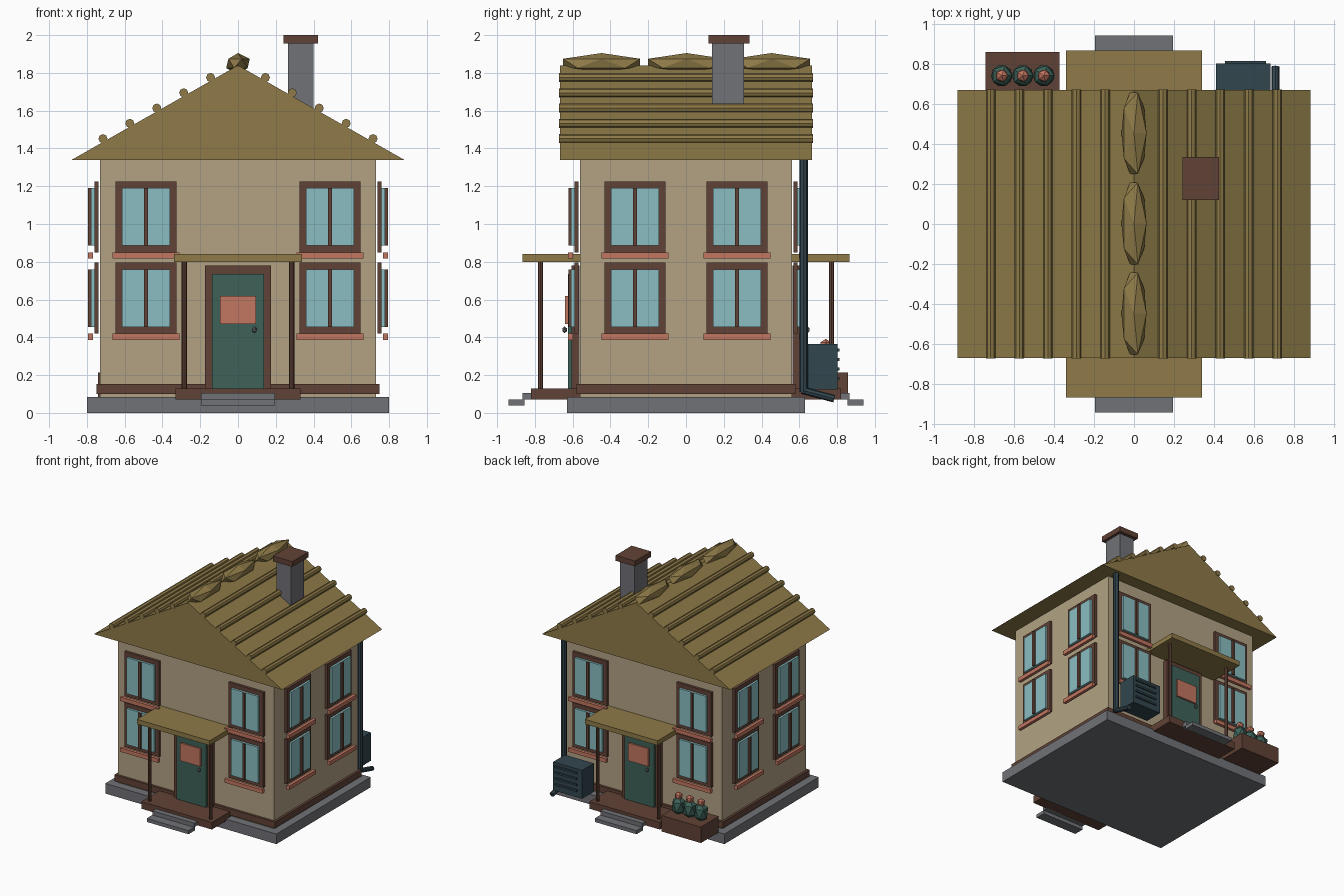
import bpy, bmesh, math
from mathutils import Matrix, Vector

if "Cube" in bpy.data.objects:
    bpy.data.objects.remove(bpy.data.objects["Cube"])


def material(name, rgb):
    m = bpy.data.materials.new(name)
    lin = [(c / 255 / 12.92) if c < 11 else ((c / 255 + 0.055) / 1.055) ** 2.4 for c in rgb]
    m.diffuse_color = (*lin, 1)
    m.use_nodes = True
    m.node_tree.nodes["Principled BSDF"].inputs["Base Color"].default_value = m.diffuse_color
    return m


WALL = material("beige_wall", (178, 162, 132))
ROOF = material("olive_roof", (142, 122, 72))
BROWN = material("dark_brown", (97, 66, 54))
GREY = material("stone_grey", (113, 114, 119))
GLASS = material("pale_blue_glass", (138, 190, 194))
GREEN = material("deep_green", (61, 98, 88))
CLAY = material("terracotta", (194, 118, 97))
METAL = material("dark_slate", (50, 70, 78))


def finish(name, bm, mat, turn=0):
    bmesh.ops.recalc_face_normals(bm, faces=bm.faces)
    me = bpy.data.meshes.new(name)
    bm.to_mesh(me)
    bm.free()
    me.materials.append(mat)
    ob = bpy.data.objects.new(name, me)
    ob.rotation_euler.z = math.radians(turn)
    bpy.context.collection.objects.link(ob)
    return ob


def box(name, x, y, z, mat, turn=0):
    """Box from (min, max) pairs, turned about the model's centre axis."""
    bm = bmesh.new()
    size = [x[1] - x[0], y[1] - y[0], z[1] - z[0]]
    mid = Vector([(a + b) / 2 for a, b in (x, y, z)])
    bmesh.ops.create_cube(bm, size=1, matrix=Matrix.Translation(mid) @ Matrix.Diagonal((*size, 1)))
    return finish(name, bm, mat, turn)


def rod(name, a, b, r, mat, turn=0, sides=8):
    a, b = Vector(a), Vector(b)
    rot = (b - a).to_track_quat('Z', 'Y').to_matrix().to_4x4()
    bm = bmesh.new()
    bmesh.ops.create_cone(bm, cap_ends=True, segments=sides, radius1=r, radius2=r,
                          depth=(b - a).length, matrix=Matrix.Translation((a + b) / 2) @ rot)
    return finish(name, bm, mat, turn)


def ball(name, mid, radii, mat, turn=0):
    bm = bmesh.new()
    bmesh.ops.create_icosphere(bm, subdivisions=1, radius=1,
                               matrix=Matrix.Translation(mid) @ Matrix.Diagonal((*radii, 1)))
    return finish(name, bm, mat, turn)


# Body
box("foundation", (-.8, .8), (-.63, .63), (0, .085), GREY)
box("walls", (-.73, .73), (-.56, .56), (.08, 1.35), WALL)
box("skirting", (-.75, .75), (-.58, .58), (.1, .153), BROWN)

# Gable roof
bm = bmesh.new()
tri = [bm.verts.new((x, -.668, z)) for x, z in ((-.88, 1.34), (.88, 1.34), (0, 1.84))]
face = bm.faces.new(tri)
ext = bmesh.ops.extrude_face_region(bm, geom=[face])
bmesh.ops.translate(bm, vec=(0, 1.336, 0), verts=[g for g in ext["geom"] if isinstance(g, bmesh.types.BMVert)])
finish("roof", bm, ROOF)

# Roof battens and ridge stones
for i in range(5):
    x = .145 + .1425 * i
    z = 1.84 - .5 * x / .88 + .018
    for s in (-1, 1):
        rod("roof_batten", (s * x, -.672, z), (s * x, .672, z), .024, ROOF)
for y in (-.447, .003, .453):
    ball("ridge_cap", (0, y, 1.85), (.07, .24, .055), ROOF)

# Chimney
box("chimney", (.265, .4), (.137, .307), (1.5, 1.97), GREY)
box("chimney_cap", (.242, .424), (.12, .335), (1.955, 2), BROWN)


def window(u, z, wall, turn):
    """Window centred on u with its bottom at z; outward is local -y."""
    def part(name, hw, d0, d1, z0, z1, mat):
        box(name, (u - hw, u + hw), (-wall - d1, -wall - d0), (z + z0, z + z1), mat, turn)
    part("window_frame", .162, .008, .03, 0, .375, BROWN)
    part("window_glass", .128, .028, .048, .035, .34, GLASS)
    part("window_mullion", .011, .046, .063, .035, .34, BROWN)
    part("window_sill", .178, .038, .064, -.033, 0, CLAY)


for turn, wall, u in ((0, .56, .487), (180, .56, .487), (90, .73, .27), (-90, .73, .27)):
    for s in (-1, 1):
        for z in (.42, .85):
            window(s * u, z, wall, turn)

# Door and porch, front and back
for turn in (0, 180):
    box("door_frame", (-.175, .175), (-.605, -.565), (.13, .78), BROWN, turn)
    box("door", (-.138, .138), (-.625, -.6), (.13, .735), GREEN, turn)
    box("door_panel", (-.095, .095), (-.64, -.624), (.47, .62), CLAY, turn)
    ball("door_knob", (.087, -.643, .44), (.014, .014, .018), GREY, turn)
    box("porch_deck", (-.33, .33), (-.82, -.56), (.07, .13), BROWN, turn)
    box("porch_canopy", (-.34, .34), (-.865, -.555), (.8, .84), ROOF, turn)
    for s in (-1, 1):
        rod("porch_post", (s * .285, -.77, .13), (s * .285, -.77, .805), .014, BROWN, turn)
    box("upper_step", (-.195, .195), (-.865, -.81), (.07, .105), GREY, turn)
    box("lower_step", (-.195, .195), (-.94, -.855), (.04, .07), GREY, turn)

# Planter with shrubs at the back
box("planter", (-.74, -.372), (.62, .858), (.08, .215), BROWN)
for x in (-.66, -.555, -.45):
    ball("shrub", (x, .74, .275), (.06, .06, .085), GREEN)
    ball("flower", (x, .74, .358), (.034, .034, .034), CLAY)

# Cooling unit at the back, with louvres
box("cooling_unit", (.41, .68), (.645, .802), (.125, .365), METAL)
for i in range(4):
    z = .175 + .05 * i
    box("louvre", (.455, .658), (.8, .813), (z, z + .015), METAL)

# Downpipe and outlet
rod("downpipe", (.705, .623, .11), (.705, .623, 1.345), .022, METAL)
rod("downpipe_outlet", (.705, .615, .12), (.705, .785, .075), .02, METAL)
